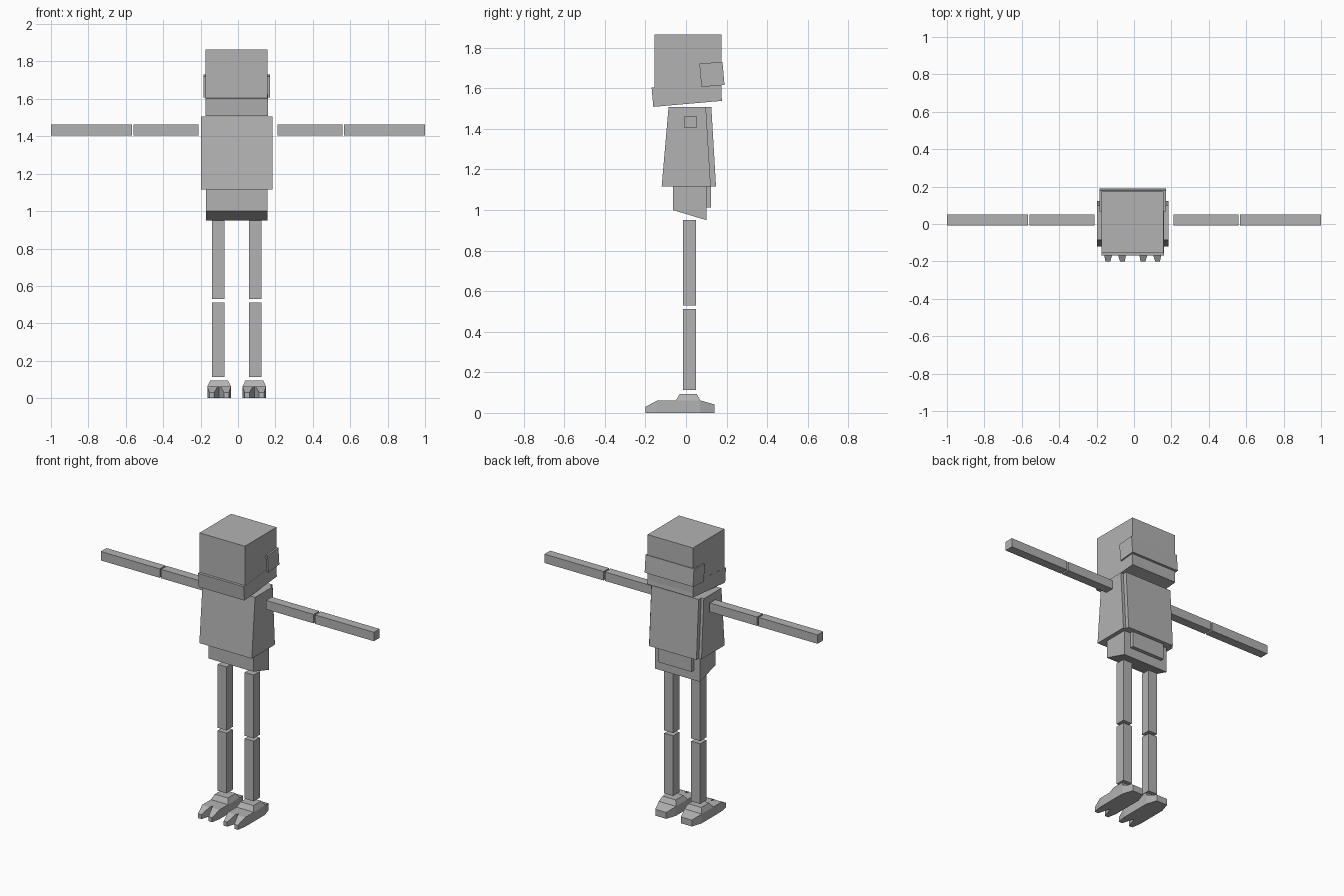
import bpy, bmesh, math
from mathutils import Matrix, Vector

if "Cube" in bpy.data.objects:
    bpy.data.objects.remove(bpy.data.objects["Cube"])

CX = -0.007  # body centre line

grey = bpy.data.materials.new("plain_grey")
grey.diffuse_color = (0.45, 0.45, 0.45, 1)
grey.use_nodes = True
grey.node_tree.nodes["Principled BSDF"].inputs["Base Color"].default_value = grey.diffuse_color


def finish(name, bm):
    bmesh.ops.recalc_face_normals(bm, faces=bm.faces)
    me = bpy.data.meshes.new(name)
    bm.to_mesh(me)
    bm.free()
    me.materials.append(grey)
    ob = bpy.data.objects.new(name, me)
    bpy.context.collection.objects.link(ob)
    return ob


def box(name, x, y, z, tilt=0):
    """Box from ranges, tilted about x through its own centre."""
    bm = bmesh.new()
    bmesh.ops.create_cube(bm, size=1)
    size = [r[1] - r[0] for r in (x, y, z)]
    mid = Vector([(r[0] + r[1]) / 2 for r in (x, y, z)])
    m = Matrix.Translation(mid) @ Matrix.Rotation(math.radians(tilt), 4, 'X') @ Matrix.Diagonal((*size, 1))
    bm.transform(m)
    return finish(name, bm)


def side_profile(name, x, pts):
    """Extrude a (y, z) outline across an x range."""
    bm = bmesh.new()
    a, b = [[bm.verts.new((px, y, z)) for y, z in pts] for px in x]
    bm.faces.new(a)
    bm.faces.new(b)
    for i in range(len(pts)):
        j = (i + 1) % len(pts)
        bm.faces.new((a[i], a[j], b[j], b[i]))
    return finish(name, bm)


def across(half):
    return (CX - half, CX + half)


# Head, tilted jaw and the band round the back
box("head", across(0.166), (-0.155, 0.175), (1.545, 1.865))
box("jaw", across(0.167), (-0.166, 0.174), (1.523, 1.618), 5)
box("head_band", across(0.177), (0.071, 0.185), (1.611, 1.726), 5)

# Tapered torso with back plate
side_profile("torso", across(0.192), [(-0.12, 1.115), (0.122, 1.115), (0.098, 1.507), (-0.086, 1.507)])
side_profile("back_plate", across(0.173), [(0.115, 1.115), (0.148, 1.115), (0.125, 1.507), (0.09, 1.507)])

# Pelvis with sloping underside and rear plate
side_profile("pelvis", across(0.165), [(-0.065, 1.0), (0.1, 0.95), (0.1, 1.12), (-0.065, 1.12)])
box("rear_plate", across(0.12), (0.09, 0.124), (1.013, 1.12))


# Feet: plan sections of half a foot (y, inner, outer, height), mirrored
SECTIONS = [(-0.2, 0.026, 0.052, 0.03), (-0.14, 0.008, 0.063, 0.062),
            (-0.115, 0, 0.063, 0.062), (0.07, 0, 0.063, 0.062), (0.14, 0, 0.04, 0.042)]


def foot(name, cx):
    bm = bmesh.new()
    for s in (-1, 1):
        rings = [[bm.verts.new((cx + s * u, y, z)) for u, z in ((i, 0), (o, 0), (o, h), (i, h))]
                 for y, i, o, h in SECTIONS]
        bm.faces.new(rings[0])
        bm.faces.new(rings[-1])
        for k, (r, q) in enumerate(zip(rings, rings[1:])):
            for a in range(4 if k < 2 else 3):  # inner wall only along the toe notch
                b = (a + 1) % 4
                bm.faces.new((r[a], r[b], q[b], q[a]))
    bmesh.ops.remove_doubles(bm, verts=bm.verts, dist=1e-5)
    return finish(name, bm)


def ankle(name, cx):
    bm = bmesh.new()
    low, top = [[bm.verts.new((cx + sx * w, y, z)) for sx, y in ((-1, f), (1, f), (1, b), (-1, b))]
                for w, f, b, z in ((0.063, -0.05, 0.07, 0.062), (0.048, -0.03, 0.052, 0.094))]
    bm.faces.new(low)
    bm.faces.new(top)
    for i in range(4):
        j = (i + 1) % 4
        bm.faces.new((low[i], low[j], top[j], top[i]))
    return finish(name, bm)


# Limbs on both sides
for side, s in (("left", 1), ("right", -1)):
    for part, a, b in (("upper_arm", 0.21, 0.558), ("forearm", 0.568, 1.0)):
        box(f"{side}_{part}", sorted((s * a, s * b)), (-0.007, 0.052), (1.405, 1.464))
    lx = CX + s * 0.099
    for part, z in (("thigh", (0.53, 0.95)), ("shin", (0.114, 0.512))):
        box(f"{side}_{part}", (lx - 0.033, lx + 0.033), (-0.014, 0.05), z)
    fx = CX + s * 0.094
    foot(f"{side}_foot", fx)
    ankle(f"{side}_ankle", fx)
